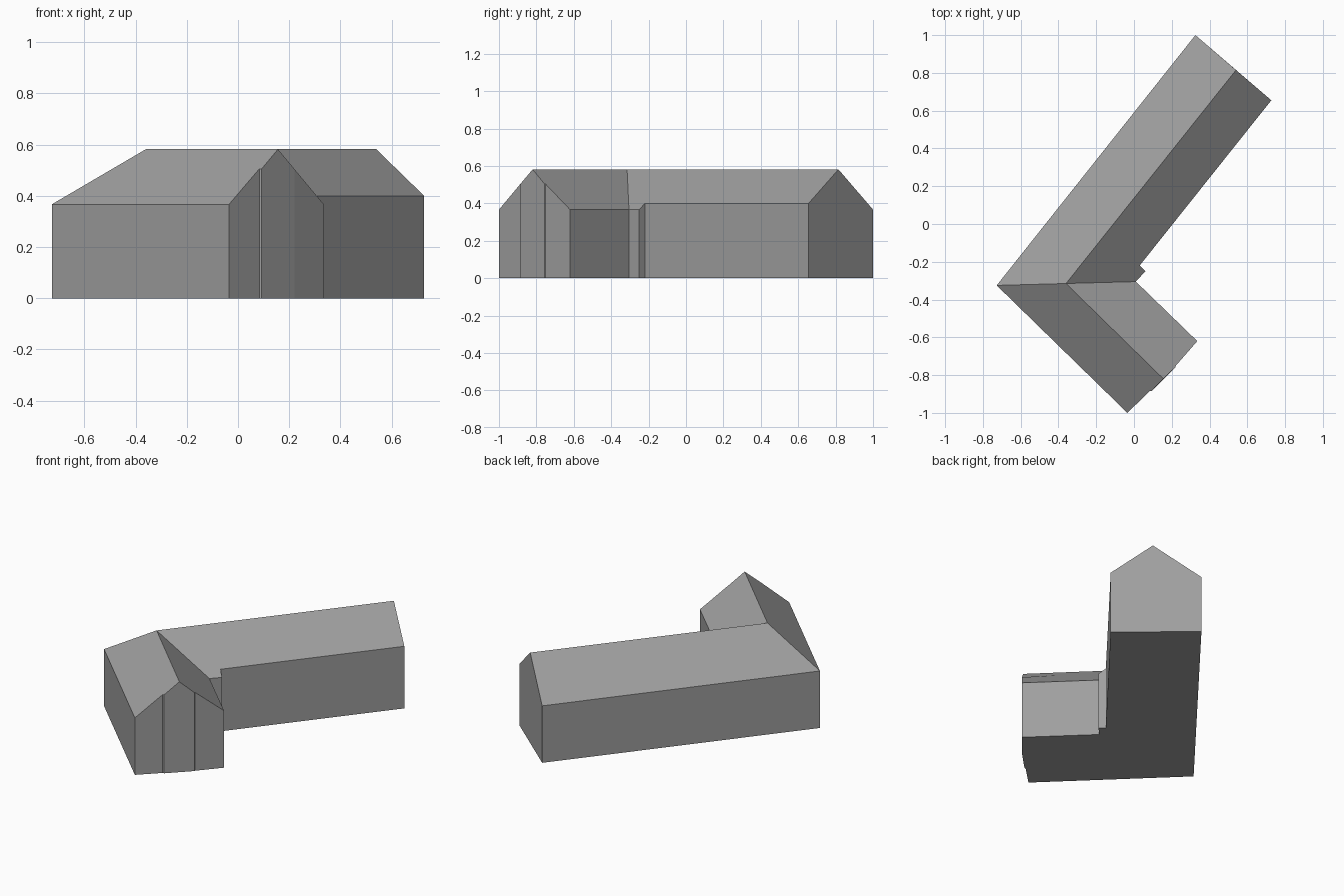
import bpy
from mathutils import Vector

cube = bpy.data.objects.get("Cube")
if cube:
    bpy.data.objects.remove(cube, do_unlink=True)

# One plain grey for the whole building
grey = bpy.data.materials.new("plain grey")
grey.use_nodes = True
colour = (0.35, 0.35, 0.35, 1)
grey.diffuse_color = colour
grey.node_tree.nodes["Principled BSDF"].inputs["Base Color"].default_value = colour

EAVE, INNER_EAVE, RIDGE, GABLE = 0.367, 0.40, 0.582, 0.505


def add_part(name, polygons):
    """Make one flat-shaded object from polygons, sharing equal corners."""
    corners = []
    faces = []
    for polygon in polygons:
        face = []
        for point in polygon:
            if point not in corners:
                corners.append(point)
            face.append(corners.index(point))
        faces.append(face)
    mesh = bpy.data.meshes.new(name)
    mesh.from_pydata(corners, [], faces)
    mesh.materials.append(grey)
    mesh.update()
    part = bpy.data.objects.new(name, mesh)
    bpy.context.collection.objects.link(part)
    return part


def at(x, y, z):
    return Vector((x, y, z))


# Top corners of the walls, counter-clockwise from the outer corner
outer_corner = at(-0.727, -0.325, EAVE)
short_outer = at(-0.035, -1.0, EAVE)
step_a, step_b = at(0.083, -0.885, GABLE), at(0.092, -0.885, GABLE)
step_c, step_d = at(0.22, -0.757, GABLE), at(0.22, -0.752, GABLE)
short_inner = at(0.335, -0.62, EAVE)
inner_corner = at(0.01, -0.305, EAVE)
nib = at(0.06, -0.25, EAVE)
long_start = at(0.03, -0.22, INNER_EAVE)
long_inner = at(0.727, 0.655, INNER_EAVE)
long_outer = at(0.325, 1.0, EAVE)
outline = [outer_corner, short_outer, step_a, step_b, step_c, step_d,
           short_inner, inner_corner, nib, long_start, long_inner, long_outer]

# Ridge points: the bend and the two gable peaks
bend = at(-0.36, -0.315, RIDGE)
short_peak = at(0.156, -0.82, RIDGE)
long_peak = at(0.54, 0.815, RIDGE)


def ground(point):
    return at(point.x, point.y, 0)


# Walls, with a peak added to each gable
walls = []
for i, a in enumerate(outline):
    b = outline[(i + 1) % len(outline)]
    peak = [short_peak] if a is step_b else [long_peak] if a is long_inner else []
    walls.append([ground(a), ground(b), b] + peak + [a])
add_part("walls", walls)

# Floor slab underside
add_part("floor", [[ground(p) for p in reversed(outline)]])

# Four roof slopes meeting along the bent ridge
add_part("roof", [
    [outer_corner, short_outer, step_a, step_b, short_peak, bend],
    [short_peak, step_c, step_d, short_inner, inner_corner, bend],
    [bend, inner_corner, nib, long_start, long_inner, long_peak],
    [outer_corner, bend, long_peak, long_outer],
])
